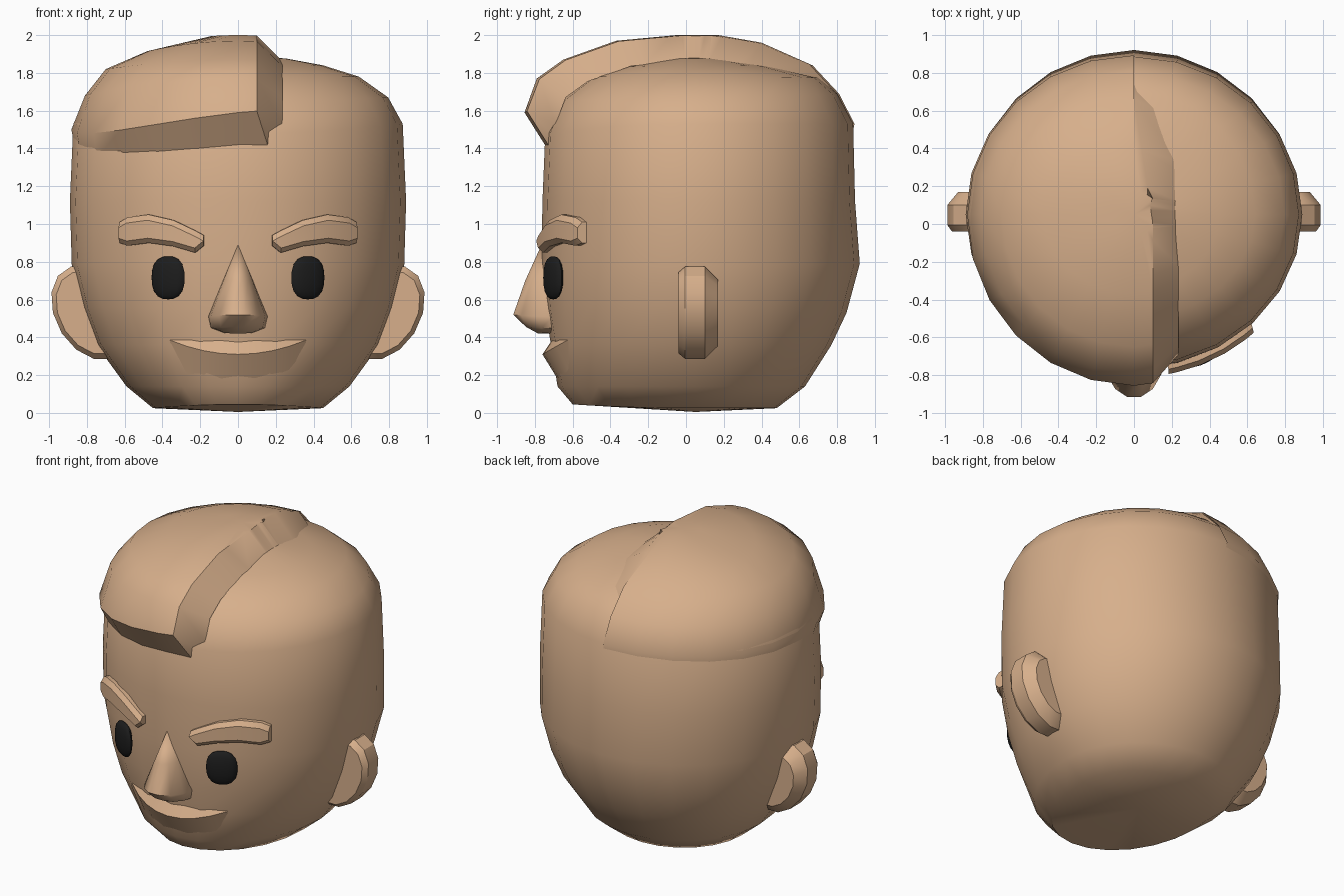
import bpy, bmesh, math
from math import sin, cos, pi, sqrt, radians

if "Cube" in bpy.data.objects:
    bpy.data.objects.remove(bpy.data.objects["Cube"], do_unlink=True)


def material(name, color):
    m = bpy.data.materials.new(name)
    m.use_nodes = True
    m.diffuse_color = color
    m.node_tree.nodes["Principled BSDF"].inputs["Base Color"].default_value = color
    return m


skin = material("warm_skin", (0.68, 0.43, 0.26, 1))
black = material("eye_black", (0.012, 0.012, 0.012, 1))


def finish(bm, name, mat, angle=40):
    bmesh.ops.recalc_face_normals(bm, faces=bm.faces)
    me = bpy.data.meshes.new(name)
    bm.to_mesh(me)
    bm.free()
    ob = bpy.data.objects.new(name, me)
    bpy.context.collection.objects.link(ob)
    me.materials.append(mat)
    bpy.ops.object.select_all(action='DESELECT')
    ob.select_set(True)
    bpy.context.view_layer.objects.active = ob
    bpy.ops.object.shade_smooth_by_angle(angle=radians(angle))
    return ob


def bridge(bm, rows, closed=True):
    """Quads between consecutive rows of vertices."""
    for a, b in zip(rows, rows[1:]):
        n = len(a)
        for i in range(n if closed else n - 1):
            j = (i + 1) % n
            bm.faces.new((a[i], a[j], b[j], b[i]))


def fan(bm, row, point):
    p = bm.verts.new(point)
    for i in range(len(row)):
        bm.faces.new((row[i], row[(i + 1) % len(row)], p))


def oval_loft(rings, yc, bottom=None, top=None, n=24):
    """Each ring: front (y, z), side (x, z), back (y, z)."""
    bm = bmesh.new()
    rows = []
    for (fy, fz), (sx, sz), (by, bz) in rings:
        row = []
        for i in range(n):
            t = 2 * pi * i / n
            s, c = sin(t), cos(t)
            y, z = (by, bz) if s > 0 else (fy, fz)
            row.append(bm.verts.new((sx * c, yc + abs(s) * (y - yc), sz + (z - sz) * s * s)))
        rows.append(row)
    bridge(bm, rows)
    if bottom is not None:
        fan(bm, rows[0], (0, yc, bottom))
    if top is not None:
        fan(bm, rows[-1], (0, yc, top))
    return bm


YC = 0.05


def face_y(x, half_width, depth):
    """Front surface of the head at x."""
    return YC - depth * sqrt(max(0, 1 - (x / half_width) ** 2))


# Head
finish(oval_loft([
    ((-.60, .045), (.45, .025), (.48, .025)),
    ((-.68, .14), (.59, .14), (.63, .14)),
    ((-.715, .36), (.75, .36), (.77, .36)),
    ((-.745, .55), (.825, .56), (.85, .53)),
    ((-.765, .80), (.88, .78), (.92, .79)),
    ((-.76, 1.12), (.89, 1.12), (.895, 1.12)),
    ((-.745, 1.48), (.872, 1.53), (.885, 1.53)),
    ((-.67, 1.65), (.795, 1.67), (.80, 1.69)),
    ((-.50, 1.78), (.64, 1.78), (.70, 1.775)),
    ((-.35, 1.83), (.45, 1.84), (.45, 1.835)),
    ((-.12, 1.872), (.25, 1.877), (.20, 1.875)),
], YC, 0.005, 1.885), "head", skin)

# Swept hair: a taller dome cut at the parting line
bm = oval_loft([
    ((-.735, 1.40), (.86, 1.38), (.87, 1.42)),
    ((-.855, 1.59), (.882, 1.50), (.892, 1.53)),
    ((-.79, 1.77), (.81, 1.68), (.81, 1.69)),
    ((-.65, 1.87), (.70, 1.82), (.67, 1.84)),
    ((-.37, 1.97), (.48, 1.915), (.40, 1.96)),
    ((-.05, 2.0), (.14, 1.995), (.17, 2.0)),
], YC, None, 2.0)
for v in bm.verts:
    if v.co.z < 1.62 and v.co.y < YC:
        v.co.z += 0.12 * v.co.x * (YC - v.co.y)
PART = 0.1
bmesh.ops.bisect_plane(bm, geom=bm.verts[:] + bm.edges[:] + bm.faces[:],
                       plane_co=(PART, 0, 0), plane_no=(1, 0, 0), clear_outer=True)
cut = [e for e in bm.edges if e.is_boundary and all(abs(v.co.x - PART) < 1e-4 for v in e.verts)]
outer = {v for e in cut for v in e.verts}
wall = bmesh.ops.extrude_edge_only(bm, edges=cut)["geom"]
for v in [g for g in wall if isinstance(g, bmesh.types.BMVert)]:
    v.co = (0.235, YC + (v.co.y - YC) * 0.83, 1.2 + (v.co.z - 1.2) * 0.83)
for v in outer:
    if v.co.y > 0:
        v.co.x -= 0.15 * v.co.y
    elif v.co.z < 1.5:
        v.co.x += 0.06
finish(bm, "swept_hair", skin)

# Nose
finish(oval_loft([
    ((-.785, .42), (.08, .425), (-.64, .42)),
    ((-.85, .455), (.145, .45), (-.64, .45)),
    ((-.92, .52), (.16, .51), (-.64, .52)),
    ((-.855, .70), (.085, .70), (-.64, .70)),
], -0.70, 0.42, None, 14), "nose_base", skin, 50)
nose = bpy.context.object
bm = bmesh.new()
bm.from_mesh(nose.data)
rim = [e for e in bm.edges if e.is_boundary]
tip = bm.verts.new((0, -0.765, 0.89))
for e in rim:
    bm.faces.new((*e.verts, tip))
bpy.data.objects.remove(nose, do_unlink=True)
finish(bm, "nose", skin, 50)

# Lower lip: a ledge fading out at the mouth corners
bm = bmesh.new()
rows = [[], [], []]
for i in range(9):
    x = -0.36 + 0.09 * i
    k = 1 - (x / 0.36) ** 2
    y = face_y(x, 0.755, 0.765)
    for row, co in zip(rows, ((x, y + 0.01 * k - 0.004, 0.387),
                              (x, y - 0.005 - 0.04 * k, 0.385 - 0.075 * k),
                              (x, face_y(x, 0.60, 0.715) + 0.01, 0.14))):
        row.append(bm.verts.new(co))
bridge(bm, rows, closed=False)
bmesh.ops.remove_doubles(bm, verts=bm.verts, dist=0.001)
finish(bm, "lower_lip", skin, 35)

for side, s in (("left", 1), ("right", -1)):
    # Eye: shallow rounded oval turned to follow the face
    bm = bmesh.new()
    bmesh.ops.create_uvsphere(bm, u_segments=16, v_segments=10, radius=1)
    for v in bm.verts:
        r = max(0.001, sqrt(v.co.x ** 2 + v.co.z ** 2))
        a = math.atan2(v.co.z, v.co.x)
        grow = (abs(cos(a)) ** 2.5 + abs(sin(a)) ** 2.5) ** -0.4
        v.co.x *= grow * 0.098
        v.co.z *= grow * 0.114
        v.co.y *= 0.034
    eye = finish(bm, side + "_eye", black)
    eye.location = (s * 0.37, -0.703, 0.715)
    eye.rotation_euler = (0, 0, s * radians(27))

    # Ear: thick disc with a chamfered back
    bm = bmesh.new()
    rows = []
    for y, k in ((-0.04, 0.88), (-0.005, 1), (0.10, 1), (0.17, 0.72)):
        row = []
        for i in range(14):
            t = 2 * pi * i / 14
            z = 0.25 * k * sin(t)
            row.append(bm.verts.new((s * (0.78 + 0.2 * k * cos(t) + 0.25 * z), y, 0.53 + z)))
        rows.append(row)
    bridge(bm, rows)
    bm.faces.new(rows[0])
    bm.faces.new(rows[-1])
    finish(bm, side + "_ear", skin, 30)

    # Eyebrow: chamfered bar bent around the brow
    bm = bmesh.new()
    rows = []
    for x, lo, hi in ((.18, .885, .94), (.225, .848, .965), (.34, .882, 1.02),
                      (.47, .90, 1.05), (.58, .885, 1.035), (.622, .90, 1.01)):
        y = face_y(x, 0.885, 0.815)
        section = ((0.05, lo), (-0.02, lo), (-0.045, lo + 0.025),
                   (-0.045, hi - 0.03), (-0.02, hi), (0.05, hi))
        rows.append([bm.verts.new((s * (x + d * -0.4 * x), y + d, z)) for d, z in section])
    bridge(bm, rows)
    bm.faces.new(rows[0])
    bm.faces.new(rows[-1])
    finish(bm, side + "_eyebrow", skin, 35)
